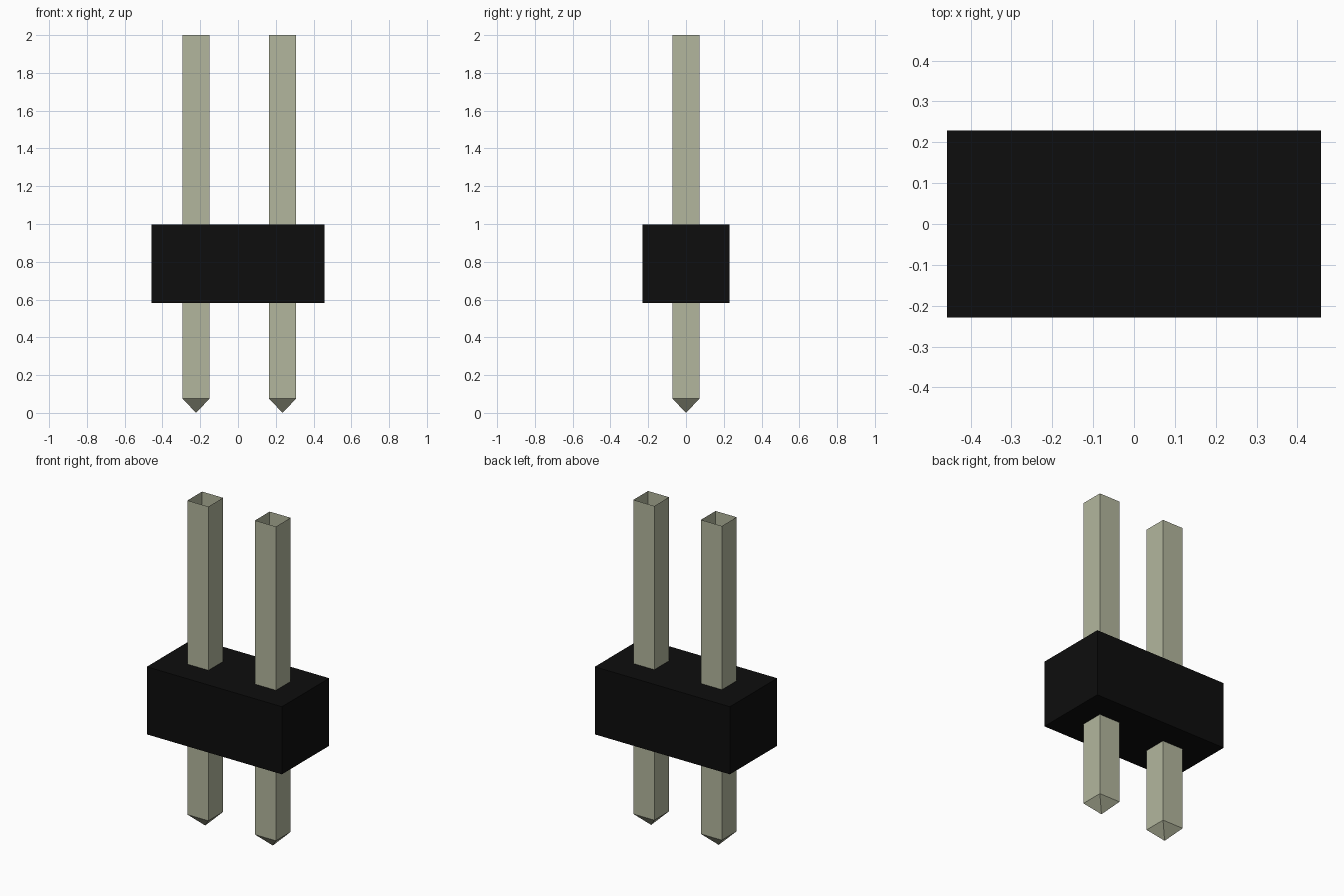
import bpy
import bmesh

if "Cube" in bpy.data.objects:
    bpy.data.objects.remove(bpy.data.objects["Cube"], do_unlink=True)


def material(name, rgb, metallic=0.0):
    mat = bpy.data.materials.new(name)
    mat.use_nodes = True
    mat.diffuse_color = (*rgb, 1)
    mat.node_tree.nodes["Principled BSDF"].inputs["Base Color"].default_value = (*rgb, 1)
    return mat


def finish(name, bm, mat):
    bmesh.ops.recalc_face_normals(bm, faces=bm.faces)
    mesh = bpy.data.meshes.new(name)
    bm.to_mesh(mesh)
    bm.free()
    mesh.materials.append(mat)
    obj = bpy.data.objects.new(name, mesh)
    bpy.context.collection.objects.link(obj)
    return obj


black = material("black_plastic", (0.004, 0.004, 0.004))
metal = material("pale_metal", (0.45, 0.47, 0.34))

# Solid rectangular housing
BODY_BOTTOM, BODY_TOP = 0.583, 0.997
bm = bmesh.new()
bmesh.ops.create_cube(bm, size=1)
for v in bm.verts:
    v.co.x *= 0.916
    v.co.y *= 0.458
    v.co.z = BODY_TOP if v.co.z > 0 else BODY_BOTTOM
finish("housing", bm, black)


# Square pin: open at the top, thin walls, pyramid point at the bottom
def pin(name, x, half=0.071, shoulder=0.075, top=2.0):
    bm = bmesh.new()
    corners = [(-1, -1), (1, -1), (1, 1), (-1, 1)]
    low, high = [[bm.verts.new((x + sx * half, sy * half, z)) for sx, sy in corners]
                 for z in (shoulder, top)]
    tip = bm.verts.new((x, 0, 0))
    for i in range(4):
        j = (i + 1) % 4
        bm.faces.new((low[i], low[j], high[j], high[i]))
        bm.faces.new((low[j], low[i], tip))
    return finish(name, bm, metal)


pin("right_pin", -0.222)
pin("left_pin", 0.236)
